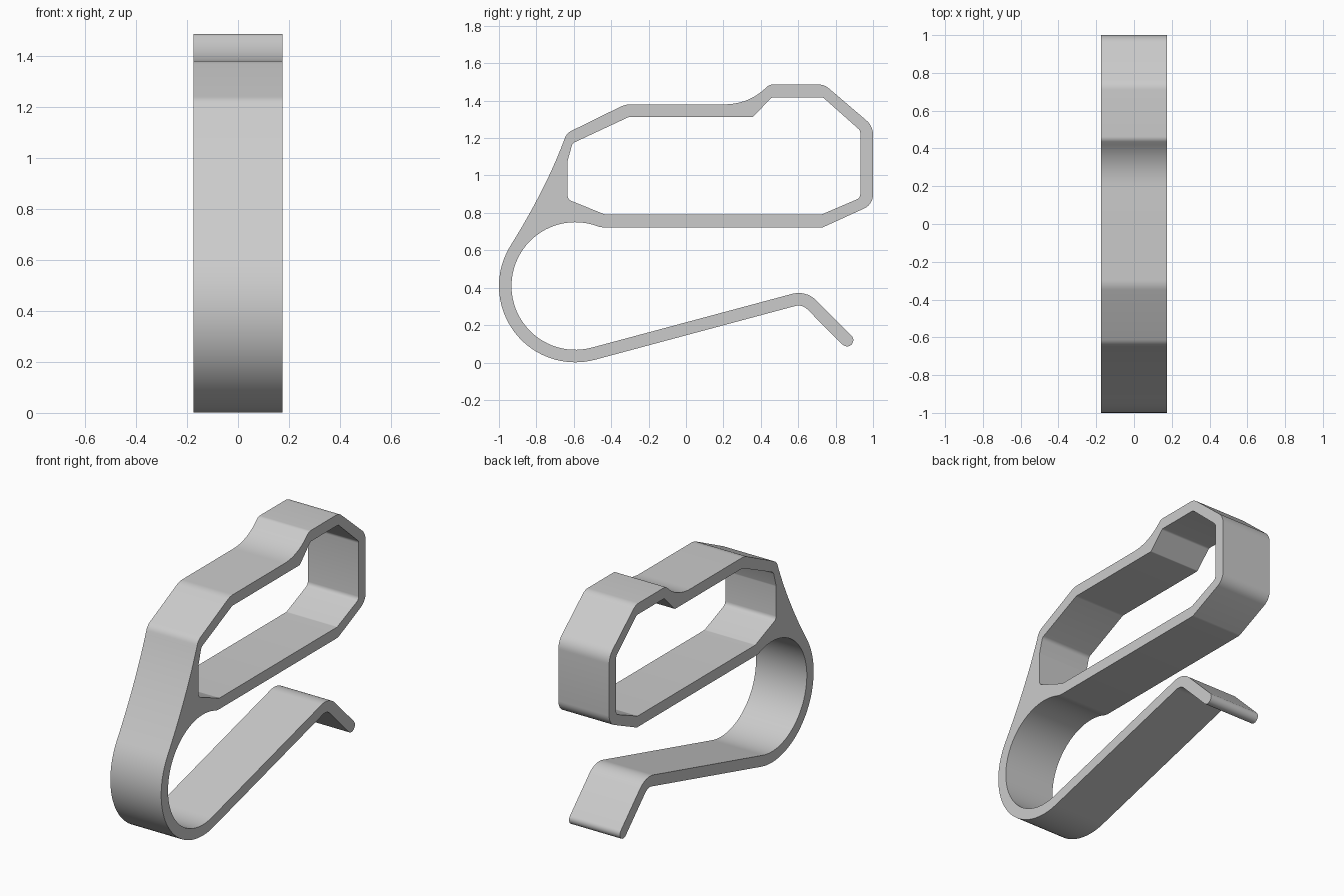
import bpy, bmesh
from math import radians, cos, sin, tan
from mathutils import Vector

if "Cube" in bpy.data.objects:
    bpy.data.objects.remove(bpy.data.objects["Cube"])

HALF_WIDTH = 0.174
RING = Vector((-0.592, 0.409))          # centre of the spring ring
RING_OUT, RING_IN = 0.408, 0.341


def arc(centre, radius, start, end, steps):
    """Points on an arc, angles in degrees."""
    angles = [radians(start + (end - start) * i / steps) for i in range(steps + 1)]
    return [Vector((centre[0] + radius * cos(a), centre[1] + radius * sin(a))) for a in angles]


def bend(a, b, c, steps=14):
    """Quadratic curve from a to c pulled towards b."""
    a, b, c = Vector(a), Vector(b), Vector(c)
    ts = [i / steps for i in range(steps + 1)]
    return [a * (1 - t) ** 2 + b * 2 * t * (1 - t) + c * t * t for t in ts]


def rounded(before, corners, after, steps=6):
    """Fillet each (y, z, radius) corner lying between two neighbouring points."""
    pts = [Vector(before)] + [Vector(c[:2]) for c in corners] + [Vector(after)]
    out = []
    for i, (_, _, r) in enumerate(corners, 1):
        p = pts[i]
        u, v = (pts[i - 1] - p).normalized(), (pts[i + 1] - p).normalized()
        half = u.angle(v) / 2
        centre = p + (u + v).normalized() * r / sin(half)
        s = p + u * r / tan(half) - centre
        e = p + v * r / tan(half) - centre
        # Blend between the two radii and push each point back onto the arc
        out += [centre + s.lerp(e, k / steps).normalized() * r for k in range(steps + 1)]
    return out


# Outer outline: ring back, neck, upper frame, ring inside, spring arm, tip
neck = bend((-0.938, 0.625), (-0.755, 0.918), (-0.655, 1.18))
step = bend((0.2, 1.38), (0.33, 1.38), (0.42, 1.462))
ring_inside = arc(RING, RING_IN, 68, 285, 48)
tip = arc((0.861, 0.12), 0.034, 45, -135, 12)
ring_back = arc(RING, RING_OUT, 285, 148, 36)

outline = neck[1:]
outline += rounded(neck[-1], [(-0.638, 1.226, 0.07), (-0.325, 1.38, 0.12)], step[0])
outline += step
outline += rounded(step[-1], [(0.447, 1.486, 0.04), (0.74, 1.486, 0.08), (1.0, 1.264, 0.1),
                              (1.0, 0.845, 0.08), (0.73, 0.722, 0.03)], (-0.44, 0.722))
outline += [Vector((-0.44, 0.722))] + ring_inside
outline += rounded(ring_inside[-1], [(0.642, 0.387, 0.134)], tip[0], 10)
outline += tip
outline += rounded(tip[-1], [(0.621, 0.312, 0.067)], ring_back[0], 10)
outline += ring_back

# Opening of the frame
hole = [(-0.633, 0.872, 0.03), (-0.43, 0.79, 0.02), (0.722, 0.79, 0.02), (0.932, 0.88, 0.03),
        (0.932, 1.24, 0.03), (0.732, 1.418, 0.03), (0.46, 1.418, 0.02), (0.357, 1.313, 0.01),
        (-0.305, 1.313, 0.03), (-0.607, 1.172, 0.03), (-0.633, 1.078, 0.03)]
opening = rounded(hole[-1][:2], hole, hole[0][:2], 4)

# Fill the section and extrude it across the width
bm = bmesh.new()
edges = []
for loop in (outline, opening):
    verts = [bm.verts.new((-HALF_WIDTH, p.x, p.y)) for p in loop]
    edges += [bm.edges.new((v, verts[i - 1])) for i, v in enumerate(verts)]
bmesh.ops.triangle_fill(bm, use_beauty=True, use_dissolve=False, edges=edges)
result = bmesh.ops.extrude_face_region(bm, geom=bm.faces[:], use_keep_orig=True)
moved = [g for g in result["geom"] if isinstance(g, bmesh.types.BMVert)]
bmesh.ops.translate(bm, verts=moved, vec=(2 * HALF_WIDTH, 0, 0))
bmesh.ops.remove_doubles(bm, verts=bm.verts[:], dist=0.0005)
bmesh.ops.recalc_face_normals(bm, faces=bm.faces[:])

mesh = bpy.data.meshes.new("spring_clip")
bm.to_mesh(mesh)
bm.free()
clip = bpy.data.objects.new("spring_clip", mesh)
bpy.context.collection.objects.link(clip)

# Plain grey
grey = bpy.data.materials.new("plain_grey")
grey.use_nodes = True
colour = (0.6, 0.6, 0.6, 1)
grey.diffuse_color = colour
grey.node_tree.nodes["Principled BSDF"].inputs["Base Color"].default_value = colour
mesh.materials.append(grey)

bpy.context.view_layer.objects.active = clip
clip.select_set(True)
bpy.ops.object.shade_smooth_by_angle(angle=radians(30))
